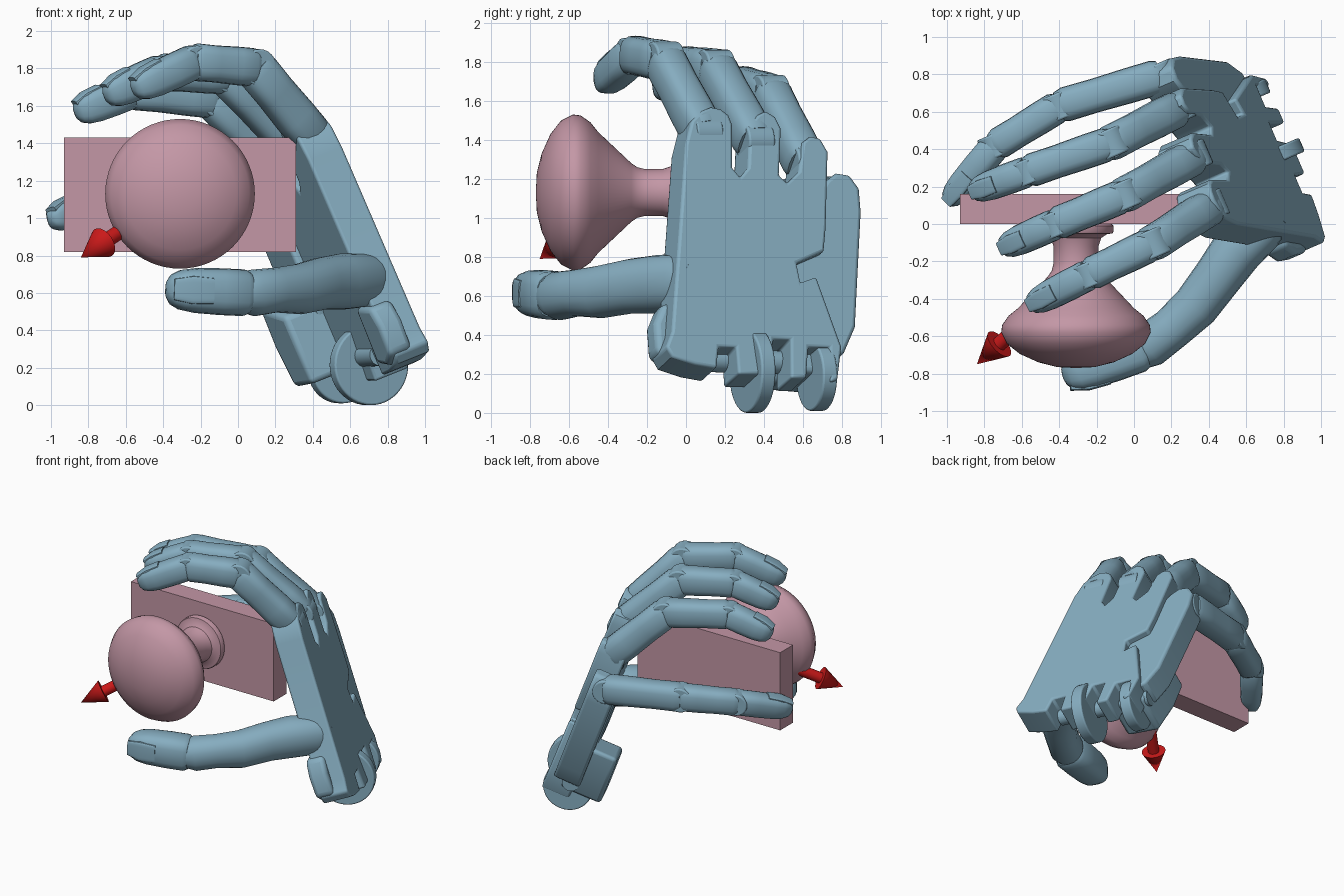
import bpy, bmesh, math
from mathutils import Vector, Matrix

if "Cube" in bpy.data.objects:
    bpy.data.objects.remove(bpy.data.objects["Cube"])


def material(name, rgb):
    m = bpy.data.materials.new(name)
    m.diffuse_color = (*rgb, 1)
    m.use_nodes = True
    m.node_tree.nodes["Principled BSDF"].inputs["Base Color"].default_value = m.diffuse_color
    return m


BLUE = material("hand_blue", (0.24, 0.42, 0.53))
PINK = material("knob_pink", (0.55, 0.31, 0.38))
RED = material("arrow_red", (0.6, 0.01, 0.01))

# Palm plane: outward normal and the direction across the knuckles
N = Vector((1, 0.43, 0.4)).normalized()
ACROSS = Vector((-0.43, 1, 0)).normalized()


def finish(name, bm, mat, bevel=0, angle=35):
    bmesh.ops.recalc_face_normals(bm, faces=bm.faces)
    me = bpy.data.meshes.new(name)
    bm.to_mesh(me)
    bm.free()
    ob = bpy.data.objects.new(name, me)
    bpy.context.collection.objects.link(ob)
    me.materials.append(mat)
    bpy.ops.object.select_all(action='DESELECT')
    ob.select_set(True)
    bpy.context.view_layer.objects.active = ob
    if bevel:
        b = ob.modifiers.new("bevel", 'BEVEL')
        b.width, b.segments, b.limit_method = bevel, 3, 'ANGLE'
        b.angle_limit = math.radians(50)
    bpy.ops.object.shade_smooth_by_angle(angle=math.radians(angle))
    return ob


def cone(name, a, b, r1, r2, mat, bevel=0, seg=32):
    a, b = Vector(a), Vector(b)
    bm = bmesh.new()
    rot = (b - a).to_track_quat('Z', 'Y').to_matrix().to_4x4()
    bmesh.ops.create_cone(bm, cap_ends=True, segments=seg, radius1=r1, radius2=r2,
                          depth=(b - a).length, matrix=Matrix.Translation((a + b) / 2) @ rot)
    return finish(name, bm, mat, bevel)


def slab(name, outline, near, far, bevel):
    """Side-view (y, z) outline on the slanted palm plane, thickened inward."""
    bm = bmesh.new()
    back = [Vector((0.99 - 0.4 * (z - 0.37) - 0.43 * (y + 0.06), y, z)) for y, z in outline]
    a = [bm.verts.new(p - N * near) for p in back]
    b = [bm.verts.new(p - N * far) for p in back]
    bm.faces.new(a)
    bm.faces.new(b[::-1])
    for i in range(len(a)):
        j = (i + 1) % len(a)
        bm.faces.new((a[i], b[i], b[j], a[j]))
    return finish(name, bm, BLUE, bevel)


def loft(name, pts, sizes, side, power=0.7, n=20):
    """Rounded-box sections (half width, half height) along a path."""
    pts = [Vector(p) for p in pts]
    bm = bmesh.new()
    rings = []
    for i, (p, (w, h)) in enumerate(zip(pts, sizes)):
        t = (pts[min(i + 1, len(pts) - 1)] - pts[max(i - 1, 0)]).normalized()
        s = (side - t * side.dot(t)).normalized()
        u = s.cross(t)
        ring = []
        for k in range(n):
            c, q = math.cos(math.tau * k / n), math.sin(math.tau * k / n)
            ring.append(bm.verts.new(p + s * w * math.copysign(abs(c) ** power, c)
                                     + u * h * math.copysign(abs(q) ** power, q)))
        rings.append(ring)
    for r, q in zip(rings, rings[1:]):
        for k in range(n):
            bm.faces.new((r[k], r[(k + 1) % n], q[(k + 1) % n], q[k]))
    bm.faces.new(rings[0])
    bm.faces.new(rings[-1])
    return finish(name, bm, BLUE)


def tip_and_nail(name, a, b, w, h, side):
    """Last finger segment with a domed end and a thin nail on its back."""
    a, b = Vector(a), Vector(b)
    d = b - a
    at = (0, 0.06, 0.35, 0.65, 0.82, 0.93, 0.985, 1)
    k = (0.88, 1, 1, 0.96, 0.86, 0.66, 0.38, 0.1)
    loft(name + "_tip", [a + d * t for t in at], [(w * s, h * s) for s in k], side)
    t = d.normalized()
    s = (side - t * side.dot(t)).normalized()
    u = s.cross(t)
    loft(name + "_nail", [a + d * 0.5 + u * h * 0.87, a + d * 0.75 + u * h * 0.8,
                          a + d * 0.96 + u * h * 0.56],
         [(w * 0.55, 0.018), (w * 0.6, 0.018), (w * 0.45, 0.015)], side, 0.5)


def finger(name, root, pip, dip, end, w, h):
    j = [Vector(p) for p in (root, pip, dip, end)]
    for i, part in enumerate(("proximal", "middle")):
        a, d = j[i], j[i + 1] - j[i]
        f = 1 - 0.08 * i
        at = (0, 0.06, 0.3, 0.65, 0.94, 1.02)
        k = (0.88, 1, 1, 0.96, 0.98, 0.82)
        loft(f"{name}_{part}", [a + d * t for t in at],
             [(w * f * s, h * f * s) for s in k], ACROSS)
    tip_and_nail(name, j[2], j[3], w * 0.84, h * 0.84, ACROSS)
    # hinge pins
    for i, r in enumerate((0.85, 0.88, 0.78)):
        cone(f"{name}_hinge_{i + 1}", j[i] - ACROSS * w * 0.85 * r, j[i] + ACROSS * w * 0.85 * r,
             h * r, h * r, BLUE, 0.01, 24)


# Palm with knuckle prongs above and hinge notches below
slab("palm", [
    (-0.07, 0.42), (0.0, 1.38), (0.03, 1.5), (0.08, 1.55), (0.13, 1.57), (0.18, 1.56),
    (0.22, 1.53), (0.24, 1.48), (0.24, 1.26), (0.28, 1.21), (0.32, 1.26), (0.33, 1.48),
    (0.37, 1.53), (0.41, 1.55), (0.46, 1.52), (0.49, 1.46), (0.48, 1.22), (0.52, 1.18),
    (0.58, 1.24), (0.6, 1.39), (0.64, 1.42), (0.69, 1.41), (0.73, 1.34), (0.72, 0.95),
    (0.71, 0.83), (0.57, 0.77), (0.59, 0.67), (0.67, 0.7), (0.8, 0.34), (0.78, 0.17),
    (0.74, 0.16), (0.74, 0.34), (0.63, 0.34), (0.62, 0.18), (0.54, 0.18), (0.54, 0.38),
    (0.45, 0.38), (0.43, 0.2), (0.27, 0.2), (0.26, 0.34), (0.17, 0.34), (0.16, 0.23),
    (0.05, 0.25), (-0.07, 0.29), (-0.1, 0.34)], 0, 0.21, 0.015)
# Recessed little-finger part of the palm and the heel below it
slab("little_finger_palm", [(0.56, 0.6), (0.58, 0.95), (0.74, 1.21), (0.79, 1.25), (0.86, 1.24),
                            (0.91, 1.17), (0.92, 1.05), (0.89, 0.46), (0.83, 0.32), (0.7, 0.3)],
     0.05, 0.25, 0.02)
slab("palm_heel", [(0.56, 0.26), (0.58, 0.62), (0.85, 0.66), (0.85, 0.45), (0.8, 0.24)],
     0.12, 0.43, 0.03)
# Rounded thumb-side lobe at the bottom of the palm
slab("thumb_lobe", [(-0.11, 0.35), (-0.12, 0.5), (-0.08, 0.6), (0.1, 0.6), (0.1, 0.3),
                    (-0.02, 0.29)], 0.1, 0.24, 0.03)

# Wrist hinge discs
for i, (c, r) in enumerate((((0.7, 0.34, 0.215), 0.215), ((0.55, 0.67, 0.19), 0.18))):
    c = Vector(c)
    cone(f"wrist_disc_{i + 1}", c - ACROSS * 0.04, c + ACROSS * 0.04, r, r, BLUE, 0.01, 48)
cone("wrist_pin", Vector((0.76, 0.1, 0.27)), Vector((0.48, 0.75, 0.25)), 0.06, 0.06, BLUE)

# Four fingers
finger("index_finger", (0.4, 0.09, 1.43), (0.09, -0.11, 1.805), (-0.24, -0.27, 1.835),
       (-0.56, -0.435, 1.685), 0.1, 0.112)
finger("middle_finger", (0.31, 0.355, 1.39), (-0.06, 0.15, 1.765), (-0.42, 0.0, 1.78),
       (-0.71, -0.13, 1.65), 0.1, 0.112)
finger("ring_finger", (0.22, 0.61, 1.28), (-0.13, 0.43, 1.635), (-0.57, 0.28, 1.68),
       (-0.87, 0.17, 1.56), 0.1, 0.112)
finger("little_finger", (0.14, 0.79, 1.1), (-0.4, 0.63, 1.12), (-0.74, 0.42, 1.09),
       (-1.0, 0.11, 0.99), 0.095, 0.105)

# Thumb: one curved lower part, then the tip with the nail facing forward
UP = Vector((0, 0, 1))
loft("thumb_base", [(0.77, 0.06, 0.68), (0.68, -0.02, 0.67), (0.55, -0.14, 0.66),
                    (0.45, -0.28, 0.65), (0.33, -0.44, 0.62), (0.2, -0.56, 0.615),
                    (0.08, -0.65, 0.6), (0.02, -0.685, 0.595)],
     [(0.1, 0.09), (0.145, 0.13), (0.15, 0.14), (0.14, 0.13), (0.135, 0.125),
      (0.12, 0.115), (0.125, 0.12), (0.1, 0.1)], UP, 0.9)
tip_and_nail("thumb", (0.05, -0.665, 0.6), (-0.38, -0.82, 0.62), 0.125, 0.12, UP)

# Door plate
bm = bmesh.new()
bmesh.ops.create_cube(bm, size=1, matrix=Matrix.Translation((-0.31, 0.08, 1.125))
                      @ Matrix.Diagonal((1.24, 0.16, 0.61, 1)))
finish("door_plate", bm, PINK)

# Door knob: (radius, y) profile spun about the y direction
profile = [(0, -0.77), (0.1, -0.765), (0.2, -0.74), (0.3, -0.695), (0.37, -0.64), (0.4, -0.58),
           (0.395, -0.54), (0.36, -0.49), (0.31, -0.45), (0.15, -0.28), (0.13, -0.25),
           (0.12, -0.21), (0.12, -0.12), (0.135, -0.075), (0.165, -0.055), (0.195, -0.05),
           (0.2, -0.04), (0.2, -0.01), (0.18, 0.01), (0, 0.01)]
bm = bmesh.new()
vs = [bm.verts.new((-0.31 + r, y, 1.13)) for r, y in profile]
es = [bm.edges.new(p) for p in zip(vs, vs[1:])]
bmesh.ops.spin(bm, geom=vs + es, cent=(-0.31, 0, 1.13), axis=(0, 1, 0),
               angle=math.tau, steps=64, use_duplicate=False)
bmesh.ops.remove_doubles(bm, verts=bm.verts, dist=0.0005)
finish("door_knob", bm, PINK)

# Pull-direction arrow
tip = Vector((-0.84, -0.75, 0.79))
d = Vector((-0.53, -0.48, -0.35)).normalized()
cone("arrow_shaft", tip - d * 0.72, tip - d * 0.15, 0.04, 0.04, RED)
cone("arrow_head", tip - d * 0.18, tip, 0.085, 0, RED)
